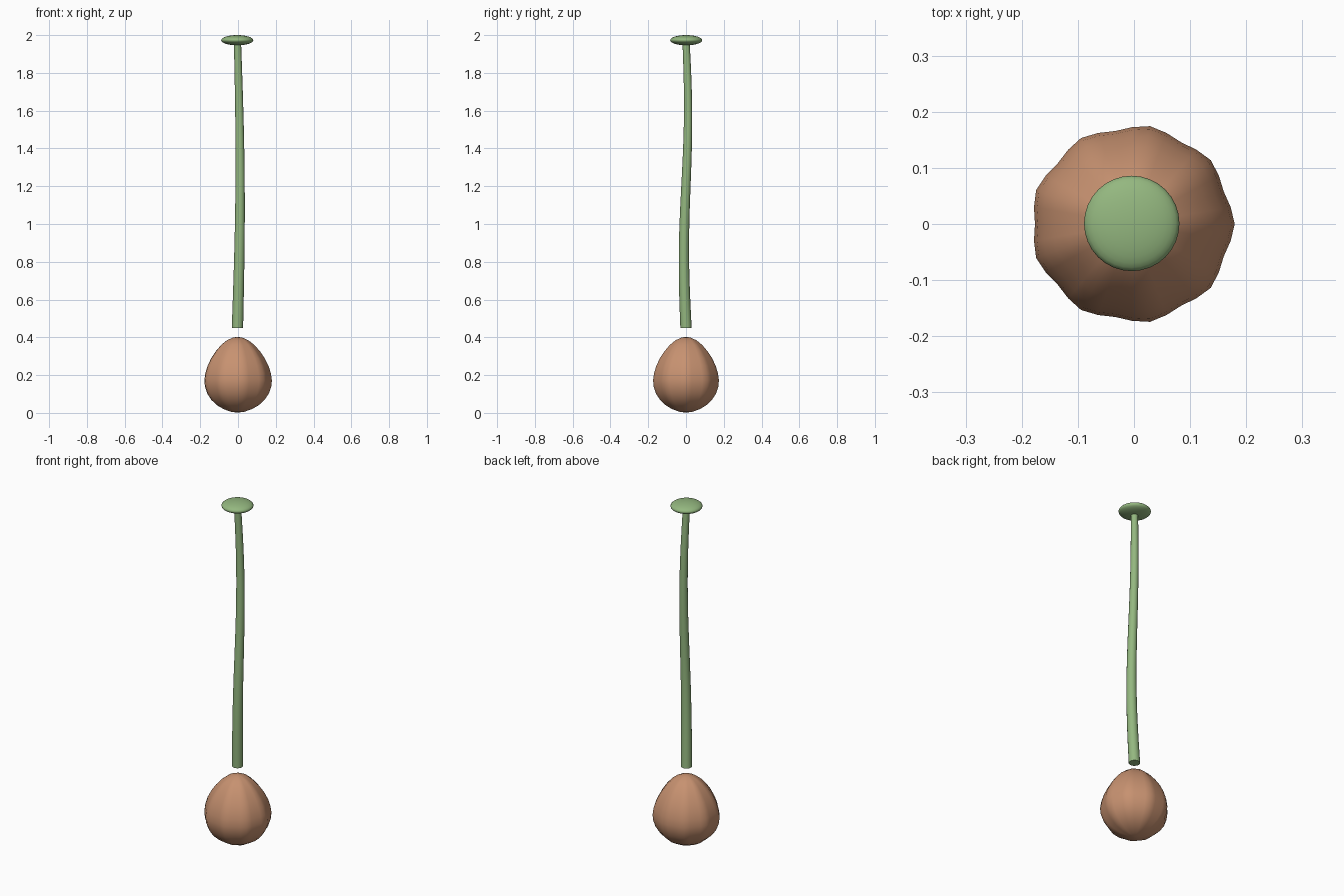
import bpy
import bmesh
from math import sin, cos, pi
from mathutils import Vector

cube = bpy.data.objects.get("Cube")
if cube:
    bpy.data.objects.remove(cube, do_unlink=True)

CENTRE_X = -0.003


def material(name, colour):
    mat = bpy.data.materials.new(name)
    mat.use_nodes = True
    mat.diffuse_color = colour
    mat.node_tree.nodes["Principled BSDF"].inputs["Base Color"].default_value = colour
    return mat


def loft(name, rings, mat, cap_angle):
    """Skin a stack of point rings and close both ends."""
    bm = bmesh.new()
    loops = [[bm.verts.new(p) for p in ring] for ring in rings]
    count = len(loops[0])
    for low, high in zip(loops, loops[1:]):
        for i in range(count):
            j = (i + 1) % count
            bm.faces.new((low[i], low[j], high[j], high[i]))
    bm.faces.new(loops[0][::-1])
    bm.faces.new(loops[-1])
    mesh = bpy.data.meshes.new(name)
    bm.to_mesh(mesh)
    bm.free()
    mesh.materials.append(mat)
    obj = bpy.data.objects.new(name, mesh)
    bpy.context.collection.objects.link(obj)
    smooth(obj, cap_angle)
    return obj


def smooth(obj, angle):
    bpy.ops.object.select_all(action="DESELECT")
    obj.select_set(True)
    bpy.context.view_layer.objects.active = obj
    bpy.ops.object.shade_smooth_by_angle(angle=angle)


brown = material("bulb brown", (0.57, 0.285, 0.163, 1))
green = material("stem green", (0.296, 0.476, 0.214, 1))

# Bulb: egg profile (radius share, height) with nine soft lobes
profile = [(0.03, 0.002), (0.2, 0.006), (0.42, 0.02), (0.62, 0.041), (0.79, 0.069),
           (0.91, 0.102), (0.98, 0.138), (1.0, 0.172), (0.97, 0.21), (0.9, 0.25),
           (0.79, 0.29), (0.65, 0.327), (0.49, 0.36), (0.32, 0.384), (0.15, 0.398),
           (0.03, 0.402)]
SIDES = 36
bulb_rings = []
for share, z in profile:
    ring = []
    for i in range(SIDES):
        a = 2 * pi * i / SIDES
        r = share * (0.178 + 0.0045 * cos(9 * a))
        ring.append(Vector((CENTRE_X + r * cos(a), 0.97 * r * sin(a), z)))
    bulb_rings.append(ring)
loft("bulb", bulb_rings, brown, pi / 3)

# Stem: gently swaying, tapering tube
STEPS, STEM_SIDES = 24, 16
stem_rings = []
for k in range(STEPS + 1):
    t = k / STEPS
    x = CENTRE_X + 0.014 * sin(pi * t)
    y = -0.011 * sin(2 * pi * t)
    r = 0.03 - 0.011 * t
    stem_rings.append([Vector((x + r * cos(2 * pi * i / STEM_SIDES),
                               y + r * sin(2 * pi * i / STEM_SIDES),
                               0.45 + 1.52 * t)) for i in range(STEM_SIDES)])
loft("stem", stem_rings, green, pi / 4)

# Flattened round tip on top of the stem
bpy.ops.mesh.primitive_uv_sphere_add(segments=32, ring_count=16, radius=1,
                                     location=(CENTRE_X - 0.001, 0.001, 1.973))
tip = bpy.context.object
tip.name = "stem_tip"
tip.scale = (0.085, 0.085, 0.027)
bpy.ops.object.transform_apply(location=False, rotation=False, scale=True)
tip.data.materials.append(green)
smooth(tip, pi / 3)
